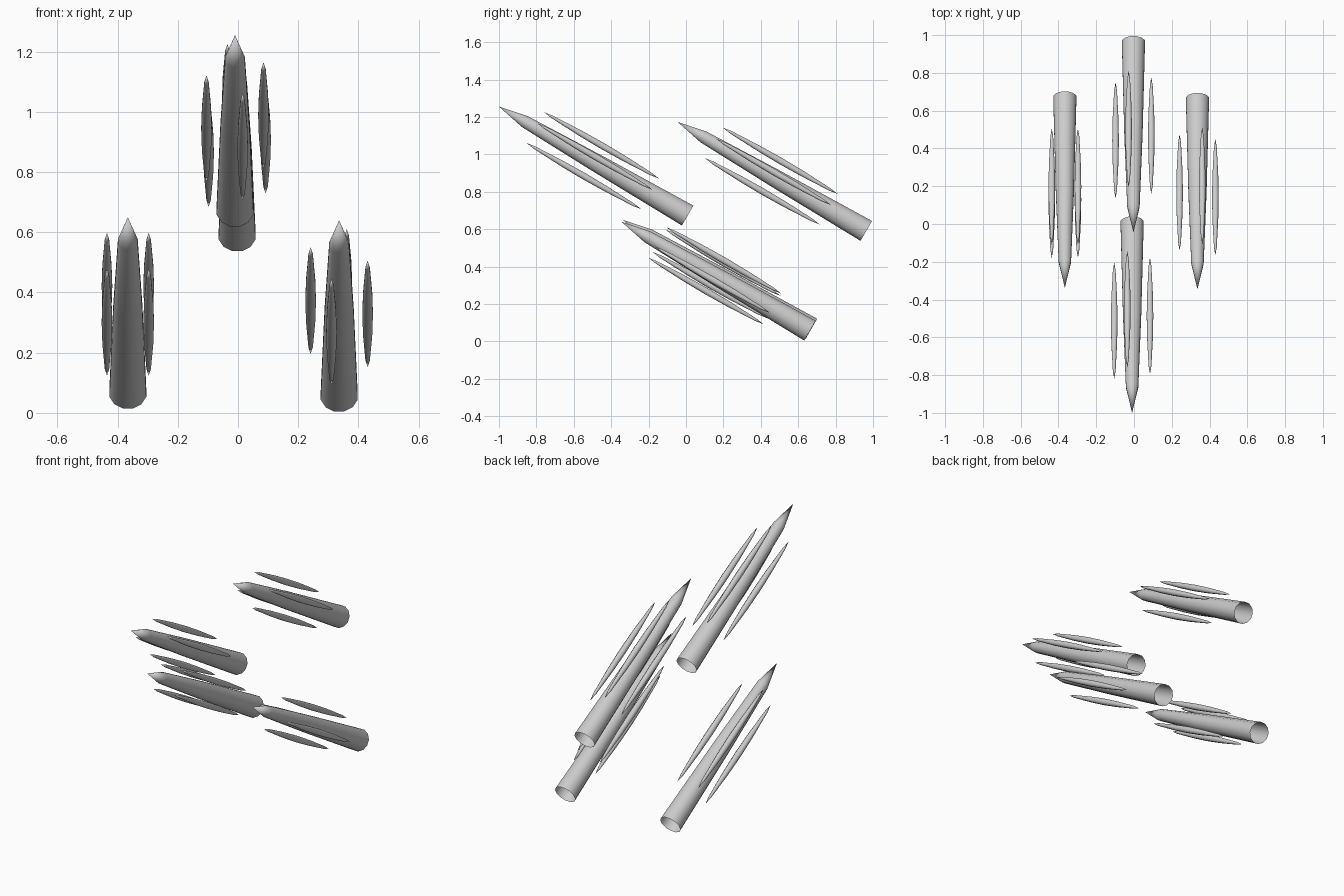
import bpy, bmesh, math
from mathutils import Matrix

if "Cube" in bpy.data.objects:
    bpy.data.objects.remove(bpy.data.objects["Cube"])

grey = bpy.data.materials.new("light_grey")
grey.use_nodes = True
grey.diffuse_color = (0.6, 0.6, 0.6, 1)
grey.node_tree.nodes["Principled BSDF"].inputs["Base Color"].default_value = (0.6, 0.6, 0.6, 1)

PITCH = Matrix.Rotation(math.radians(60), 4, 'X')


def lathe(name, profile, sides, matrix):
    """Spin (radius, depth behind the tip) points around the z axis; zero radius closes an end."""
    bm = bmesh.new()
    rings = []
    for radius, depth in profile:
        if radius == 0:
            rings.append([bm.verts.new((0, 0, -depth))] * sides)
        else:
            angles = [2 * math.pi * (i + 0.5) / sides for i in range(sides)]
            rings.append([bm.verts.new((radius * math.cos(a), radius * math.sin(a), -depth))
                          for a in angles])
    for upper, lower in zip(rings, rings[1:]):
        for i in range(sides):
            j = (i + 1) % sides
            corners = [upper[i], lower[i], lower[j], upper[j]]
            bm.faces.new(list(dict.fromkeys(corners)))
    mesh = bpy.data.meshes.new(name)
    bm.to_mesh(mesh)
    bm.free()
    obj = bpy.data.objects.new(name, mesh)
    bpy.context.collection.objects.link(obj)
    mesh.materials.append(grey)
    obj.matrix_world = matrix
    bpy.ops.object.select_all(action='DESELECT')
    obj.select_set(True)
    bpy.context.view_layer.objects.active = obj
    bpy.ops.object.shade_smooth_by_angle(angle=math.radians(50))
    return obj


# Pointed body with an open tail, and a slender spindle
BODY = [(0, 0), (0.034, 0.16), (0.05, 0.6), (0.0635, 1.165)]
SPINDLE = [(0, 0), (0.008, 0.05), (0.0165, 0.22), (0.019, 0.355),
           (0.0165, 0.49), (0.008, 0.66), (0, 0.71)]

# Tip position and roll of each dart
DARTS = {
    "front": ((-0.01, -1.0, 1.255), 15),
    "back": ((-0.003, -0.045, 1.173), 15),
    "right": ((-0.366, -0.338, 0.65), 45),
    "left": ((0.336, -0.346, 0.64), -15),
}

for place, (tip, roll) in DARTS.items():
    frame = Matrix.Translation(tip) @ PITCH
    lathe(place + "_dart_body", BODY, 12, frame)
    # Four spindles spaced evenly around the body
    for k in range(4):
        a = math.radians(roll + 90 * k)
        offset = Matrix.Translation((0.098 * math.cos(a), 0.098 * math.sin(a), -0.223))
        lathe(f"{place}_dart_spindle_{k + 1}", SPINDLE, 8, frame @ offset)
